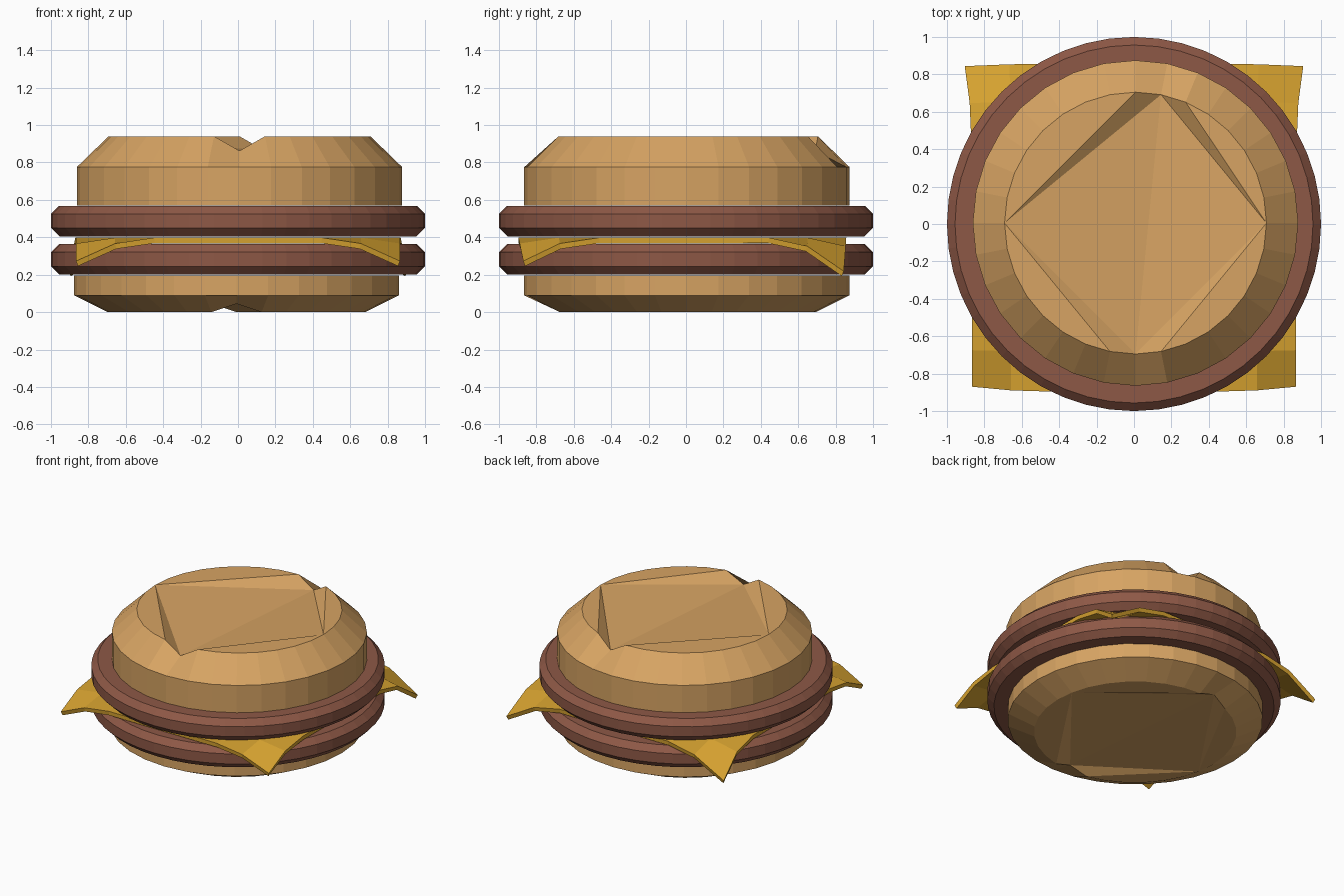
import bpy, bmesh, math

if "Cube" in bpy.data.objects:
    bpy.data.objects.remove(bpy.data.objects["Cube"])


def material(name, rgb):
    m = bpy.data.materials.new(name)
    m.diffuse_color = (*rgb, 1)
    m.use_nodes = True
    m.node_tree.nodes["Principled BSDF"].inputs["Base Color"].default_value = m.diffuse_color
    return m


BREAD = material("toasted bread", (0.68, 0.37, 0.125))
MEAT = material("brown meat", (0.27, 0.098, 0.061))
CHEESE = material("yellow cheese", (0.69, 0.37, 0.03))


def finish(bm, name, mat):
    bmesh.ops.recalc_face_normals(bm, faces=bm.faces)
    me = bpy.data.meshes.new(name)
    bm.to_mesh(me)
    bm.free()
    me.materials.append(mat)
    ob = bpy.data.objects.new(name, me)
    bpy.context.collection.objects.link(ob)
    return ob


def lathe(name, mat, profile, n, centre=(0, 0), crease=None):
    """Stack rings (radius, z), first to last. crease = (dz, back vertex)
    dents the last cap along a line from its front vertex to the back one."""
    bm = bmesh.new()
    rings = []
    for r, z in profile:
        rings.append([bm.verts.new((
            centre[0] + r * math.sin(2 * math.pi * i / n),
            centre[1] - r * math.cos(2 * math.pi * i / n), z)) for i in range(n)])
    for a, b in zip(rings, rings[1:]):
        for i in range(n):
            j = (i + 1) % n
            bm.faces.new((a[i], a[j], b[j], b[i]))
    bm.faces.new(rings[0])
    cap = rings[-1]
    if crease:
        dz, back = crease
        cap[0].co.z += dz
        cap[back].co.z += dz
        # each half of the cap fans out from the middle of its rim
        for chain in (cap[:back + 1], cap[back:] + cap[:1]):
            hub = chain[len(chain) // 2]
            for p, q in zip(chain, chain[1:] + chain[:1]):
                if hub not in (p, q):
                    bm.faces.new((hub, p, q))
    else:
        bm.faces.new(cap)
    return finish(bm, name, mat)


# Buns: bevelled drums with a creased outer cap
lathe("bottom_bun", BREAD, [(0.87, 0.195), (0.87, 0.09), (0.69, 0.0)], 32,
      (-0.008, 0.003), (0.045, 17))
lathe("top_bun", BREAD, [(0.87, 0.57), (0.87, 0.775), (0.70, 0.94)], 32,
      (0.008, 0.005), (-0.078, 15))

# Two identical patties
for name, z in (("lower_patty", 0.2), ("upper_patty", 0.405)):
    lathe(name, MEAT, [(0.955, z), (1.0, z + 0.045), (1.0, z + 0.12),
                       (0.957, z + 0.163)], 48)

# Cheese slice: square sheet whose corners droop past the patty
bm = bmesh.new()
steps = (-0.87, -0.66, -0.45, 0.45, 0.66, 0.87)
grid = []
for y in steps:
    row = []
    for x in steps:
        t = max(0, (abs(x) + abs(y) - 1.32) / 0.42)
        drop = (0.18 if y > 0 else 0.125) * t * t
        px = x * (1 + (0.04 * t * t if y > 0 else -0.005))
        py = y * (1.03 - 0.03 * t * t) if y < 0 else y * (0.985 - 0.015 * t * t)
        row.append(bm.verts.new((px, py, 0.398 - drop)))
    grid.append(row)
for r0, r1 in zip(grid, grid[1:]):
    for i in range(5):
        bm.faces.new((r0[i], r0[i + 1], r1[i + 1], r1[i]))
cheese = finish(bm, "cheese_slice", CHEESE)
mod = cheese.modifiers.new("thickness", 'SOLIDIFY')
mod.thickness = 0.03
mod.offset = -1 if cheese.data.polygons[12].normal.z > 0 else 1
